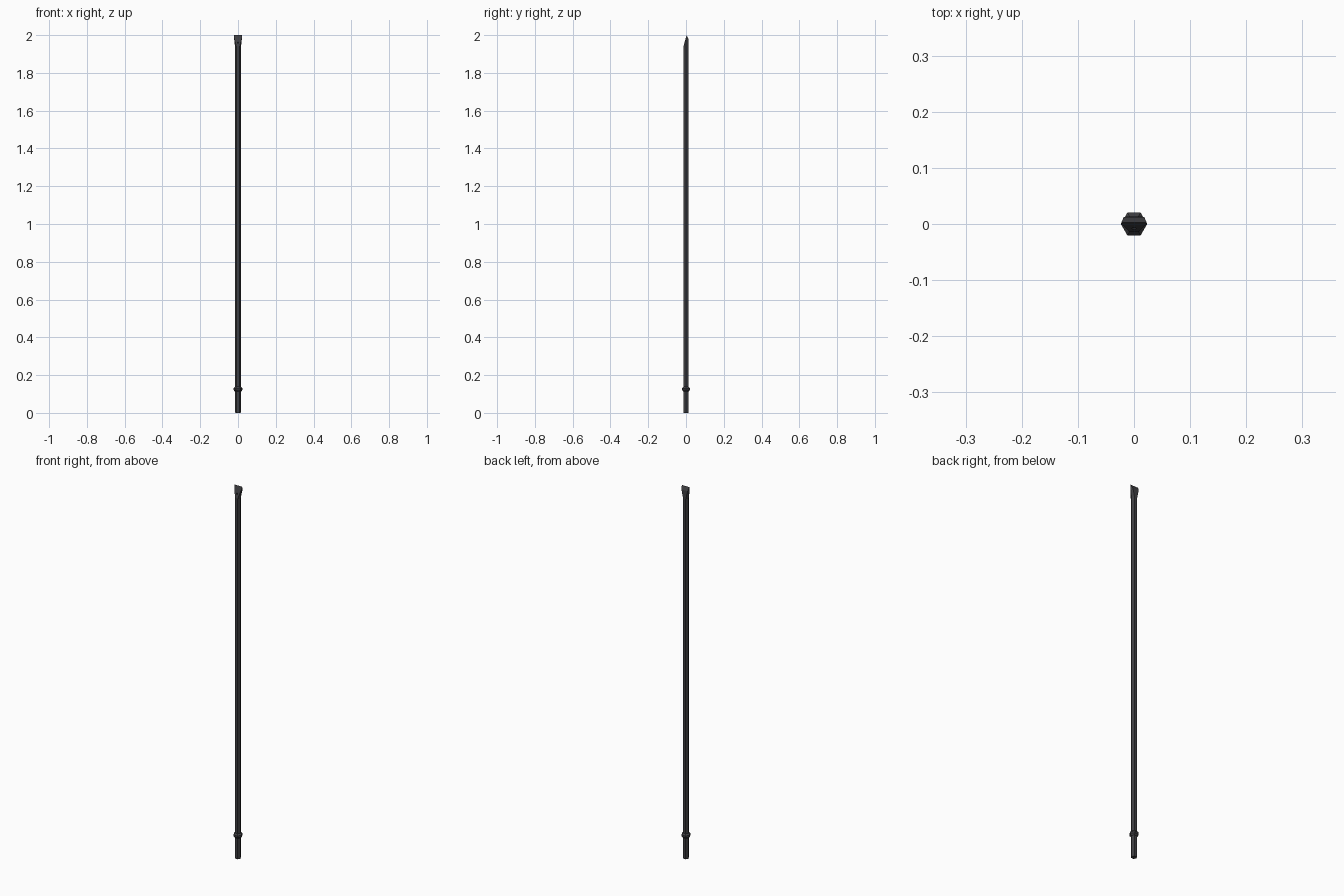
import bpy, bmesh
from math import cos, sin, pi
from mathutils import Vector

if "Cube" in bpy.data.objects:
    bpy.data.objects.remove(bpy.data.objects["Cube"])


def hexagon(r, z):
    # Hexagon with corners on +x and -x
    return [Vector((r * cos(i * pi / 3), r * sin(i * pi / 3), z)) for i in range(6)]


def loft(name, sections, cuts=()):
    bm = bmesh.new()
    rings = [[bm.verts.new(p) for p in s] for s in sections]
    for a, b in zip(rings, rings[1:]):
        for i in range(6):
            j = (i + 1) % 6
            bm.faces.new((a[i], a[j], b[j], b[i]))
    bm.faces.new(rings[0][::-1])
    bm.faces.new(rings[-1])
    # Trim with planes and cap each cut
    for co, no in cuts:
        res = bmesh.ops.bisect_plane(bm, geom=bm.verts[:] + bm.edges[:] + bm.faces[:],
                                     plane_co=co, plane_no=no, clear_outer=True)
        edges = [e for e in res["geom_cut"] if isinstance(e, bmesh.types.BMEdge)]
        bmesh.ops.holes_fill(bm, edges=edges, sides=0)
    bmesh.ops.recalc_face_normals(bm, faces=bm.faces[:])
    me = bpy.data.meshes.new(name)
    bm.to_mesh(me)
    bm.free()
    ob = bpy.data.objects.new(name, me)
    bpy.context.collection.objects.link(ob)
    mat = bpy.data.materials.get("dark_steel") or bpy.data.materials.new("dark_steel")
    mat.diffuse_color = (0.05, 0.05, 0.055, 1)
    mat.use_nodes = True
    mat.node_tree.nodes["Principled BSDF"].inputs["Base Color"].default_value = mat.diffuse_color
    me.materials.append(mat)
    return ob


def drill(target, name, loc, radius, depth, tilt=0):
    bpy.ops.mesh.primitive_cylinder_add(vertices=12, radius=radius, depth=depth,
                                        location=loc, rotation=(tilt, 0, 0))
    c = bpy.context.object
    c.name = name
    c.hide_render = True
    c.hide_viewport = True
    c.display_type = 'WIRE'
    m = target.modifiers.new(name, 'BOOLEAN')
    m.operation = 'DIFFERENCE'
    m.object = c
    m.solver = 'EXACT'


# Hexagonal rod flaring into a chisel bit, with a bevel on each side of the edge
R = 0.0155
w, d = 0.0225, 0.0125
flare = [Vector((x, y, 2.0)) for x, y in
         ((w, 0), (w, d), (-w, d), (-w, 0), (-w, -d), (w, -d))]
edge = Vector((0, 0.003, 2.0))
front_bevel = (edge, Vector((0, -0.06, 0.0165)).normalized())
back_bevel = (edge, Vector((0, 0.018, 0.009)).normalized())
rod = loft("drill_rod", [hexagon(R - 0.002, 0), hexagon(R, 0.003), hexagon(R, 1.935), flare],
           [front_bevel, back_bevel])

# Flushing holes: in the bit face and at the shank end
drill(rod, "bit_hole_cutter", (0, -0.008, 1.96), 0.004, 0.016, 1.1)
drill(rod, "shank_hole_cutter", (0, 0, 0.01), 0.004, 0.06)

# Collar between shank and rod
loft("collar", [hexagon(r, z) for r, z in
                ((0.0150, 0.112), (0.0235, 0.121), (0.0235, 0.130), (0.0150, 0.139))])
